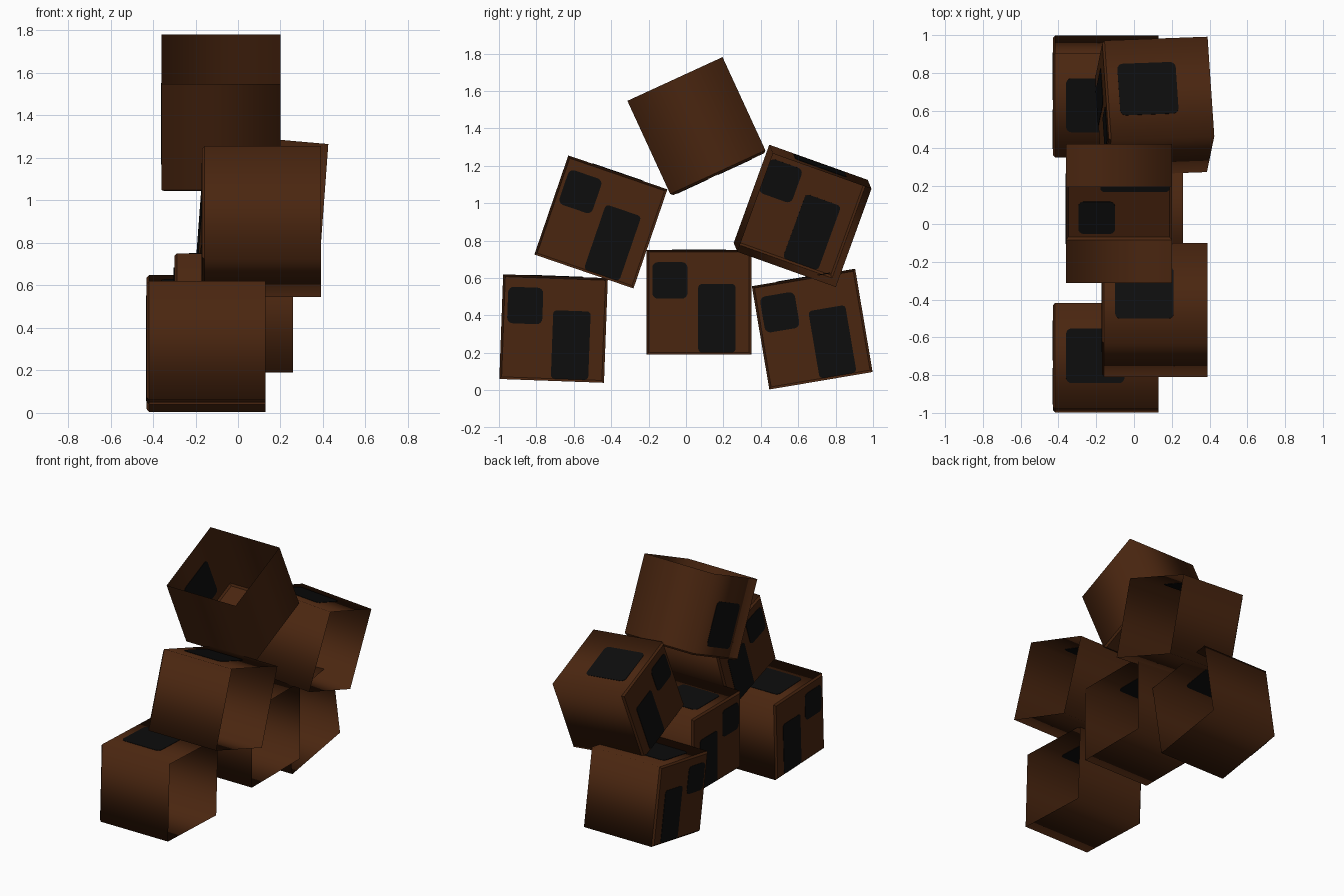
import bpy, bmesh, math
from mathutils import Matrix, Vector

if "Cube" in bpy.data.objects:
    bpy.data.objects.remove(bpy.data.objects["Cube"])

S = 0.56          # edge length of one crate
H = S / 2


def material(name, rgb):
    m = bpy.data.materials.new(name)
    m.diffuse_color = (*rgb, 1)
    m.use_nodes = True
    m.node_tree.nodes["Principled BSDF"].inputs["Base Color"].default_value = m.diffuse_color
    return m


BROWN = material("dark_brown", (0.068, 0.019, 0.005))
BLACK = material("soft_black", (0.004, 0.004, 0.004))


def add_object(name, bm, mat, pose):
    me = bpy.data.meshes.new(name)
    bm.to_mesh(me)
    bm.free()
    me.materials.append(mat)
    ob = bpy.data.objects.new(name, me)
    ob.matrix_world = pose
    bpy.context.collection.objects.link(ob)
    return ob


def shell(name, pose):
    """Thin hollow cube, open at local +x, with chamfered edges round the -x panel."""
    bm = bmesh.new()
    bmesh.ops.create_cube(bm, size=S)
    bm.normal_update()
    bmesh.ops.delete(bm, geom=[f for f in bm.faces if f.normal.x > 0.9], context='FACES_ONLY')
    rim = [e for e in bm.edges if all(v.co.x < 0 for v in e.verts)]
    bmesh.ops.bevel(bm, geom=rim, offset=0.012, segments=1, affect='EDGES', profile=0.5)
    bm.normal_update()
    # the four walls blend softly into each other, the panel stays flat
    for f in bm.faces:
        f.smooth = abs(f.normal.x) < 0.1
    add_object(name, bm, BROWN, pose)


def plate(name, pose, to3d, u0, u1, v0, v1, r):
    """Rounded dark plate, seen from both sides of the thin wall."""
    pts = []
    corners = [(u1 - r, v1 - r), (u0 + r, v1 - r), (u0 + r, v0 + r), (u1 - r, v0 + r)]
    for k, (cu, cv) in enumerate(corners):
        for i in range(5):
            a = math.radians(90 * k + 22.5 * i)
            pts.append((cu + r * math.cos(a), cv + r * math.sin(a)))
    t = 0.0025
    bm = bmesh.new()
    low = [bm.verts.new(to3d(u, v, -t)) for u, v in pts]
    top = [bm.verts.new(to3d(u, v, t)) for u, v in pts]
    bm.faces.new(low)
    bm.faces.new(top)
    for i in range(len(pts)):
        j = (i + 1) % len(pts)
        bm.faces.new((low[i], low[j], top[j], top[i]))
    bmesh.ops.recalc_face_normals(bm, faces=bm.faces)
    add_object(name, bm, BLACK, pose)


def on_panel(u, v, d):
    return Vector((-H + d, u, v))


def on_roof(u, v, d):
    return Vector((u, v, H + d))


def crate(label, centre, rot):
    pose = Matrix.Translation(centre) @ rot
    shell(label + "_crate", pose)
    plate(label + "_window", pose, on_panel, -0.25, -0.062, 0.02, 0.215, 0.03)
    plate(label + "_door", pose, on_panel, -0.005, 0.195, -0.268, 0.098, 0.02)
    plate(label + "_hatch", pose, on_roof, -0.21, 0.10, -0.145, 0.145, 0.03)


def R(deg, axis):
    return Matrix.Rotation(math.radians(deg), 4, axis)


# pile of six identical crates
crate("bottom_front", (-0.15, -0.708, 0.33), R(-2.1, 'X'))
crate("bottom_middle", (-0.02, 0.07, 0.47), R(0, 'X'))
crate("bottom_back", (-0.15, 0.675, 0.327), R(9.6, 'X'))
crate("middle_front", (0.11, -0.455, 0.90), R(-18.9, 'X'))
crate("middle_back", (0.109, 0.623, 0.933), R(2.1, 'Z') @ R(5, 'Y') @ R(-19.7, 'X'))
crate("top", (-0.08, 0.058, 1.41), R(24.7, 'X') @ R(-90, 'Y'))   # opening turned upward
